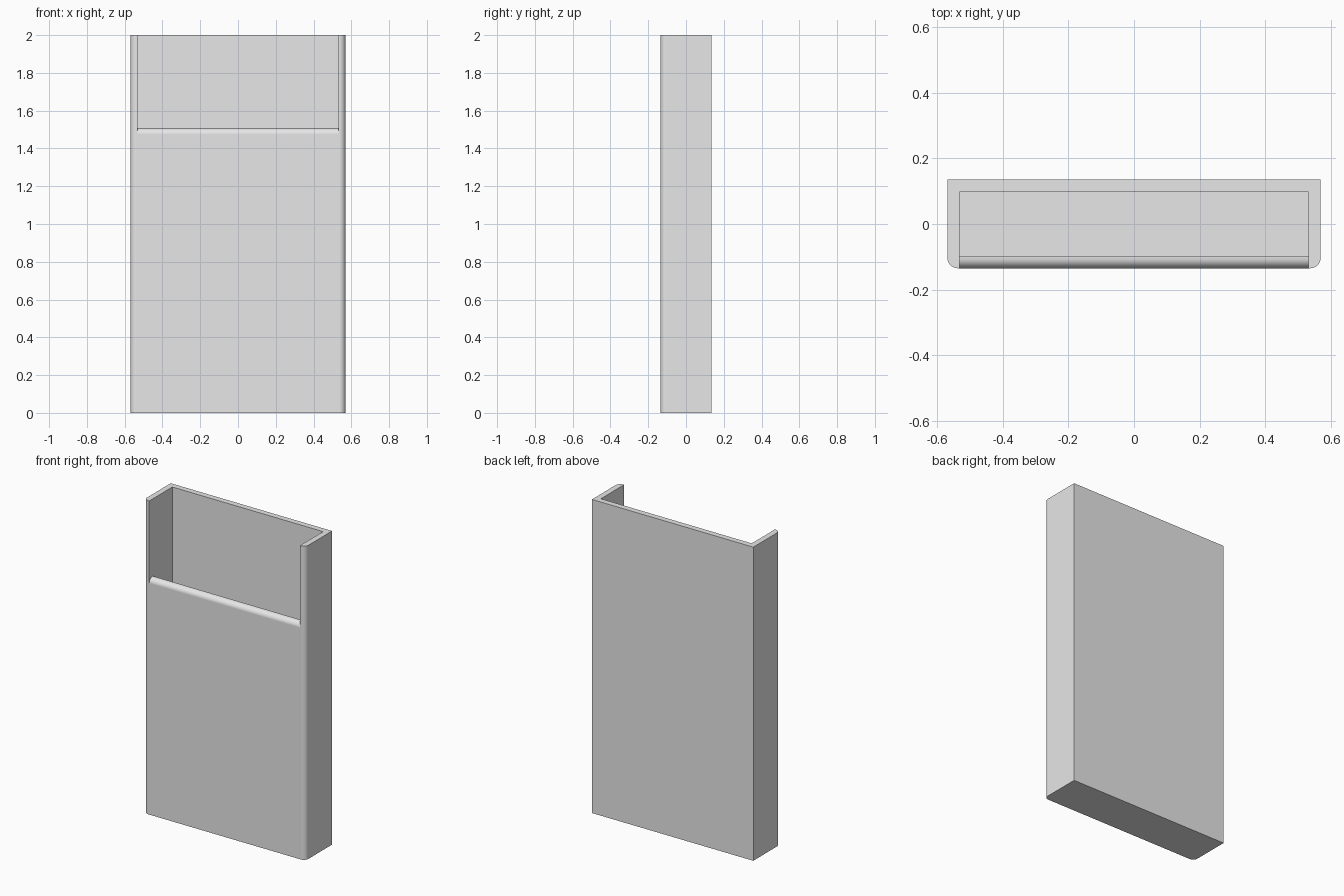
import bpy, bmesh, math
from mathutils import Vector

if "Cube" in bpy.data.objects:
    bpy.data.objects.remove(bpy.data.objects["Cube"])

HX, HY, H = 0.569, 0.135, 2.0    # half width, half depth, height
WALL, R = 0.037, 0.032           # wall thickness, rounding radius
LIP = 1.507                      # top of the low front wall
STEPS = 8


def arc(cx, cy, a0, a1):
    """Points of a rounded corner, angles in degrees."""
    return [(cx + R * math.cos(math.radians(a0 + (a1 - a0) * i / STEPS)),
             cy + R * math.sin(math.radians(a0 + (a1 - a0) * i / STEPS)))
            for i in range(STEPS + 1)]


def prism(name, points, direction):
    """Extrude a closed outline of 3D points along a direction."""
    bm = bmesh.new()
    face = bm.faces.new([bm.verts.new(p) for p in points])
    ext = bmesh.ops.extrude_face_region(bm, geom=[face], use_keep_orig=True)
    moved = [v for v in ext["geom"] if isinstance(v, bmesh.types.BMVert)]
    bmesh.ops.translate(bm, verts=moved, vec=Vector(direction))
    bmesh.ops.recalc_face_normals(bm, faces=bm.faces)
    mesh = bpy.data.meshes.new(name)
    bm.to_mesh(mesh)
    bm.free()
    obj = bpy.data.objects.new(name, mesh)
    bpy.context.collection.objects.link(obj)
    return obj


# Outer body: rectangle with two rounded front corners
outline = [(HX, HY), (-HX, HY)]
outline += arc(-HX + R, -HY + R, 180, 270)
outline += arc(HX - R, -HY + R, 270, 360)
holder = prism("sleeve_holder", [(x, y, 0) for x, y in outline], (0, 0, H))

# Cutter: deep pocket plus front opening, leaving a rounded lip
inner = HX - WALL
section = [(HY - WALL, H + 0.1), (HY - WALL, WALL), (-HY + WALL, WALL), (-HY + WALL, LIP)]
section += arc(-HY + R, LIP - R, 90, 180)
section += [(-HY - 0.1, LIP - R), (-HY - 0.1, H + 0.1)]
cutter = prism("pocket_cutter", [(-inner, y, z) for y, z in section], (2 * inner, 0, 0))
cutter.hide_render = True

# Cut the pocket and keep the result as plain mesh
cut = holder.modifiers.new("pocket", "BOOLEAN")
cut.operation = "DIFFERENCE"
cut.solver = "EXACT"
cut.object = cutter
bpy.context.view_layer.objects.active = holder
holder.select_set(True)
cutter.select_set(False)
bpy.ops.object.modifier_apply(modifier=cut.name)
bpy.data.objects.remove(cutter)

# Smooth rounded edges, flat panels
bpy.ops.object.shade_smooth_by_angle(angle=math.radians(30))
weighted = holder.modifiers.new("flat_panels", "WEIGHTED_NORMAL")
weighted.keep_sharp = True

grey = bpy.data.materials.new("light_grey")
grey.diffuse_color = (0.8, 0.8, 0.8, 1)
grey.use_nodes = True
grey.node_tree.nodes["Principled BSDF"].inputs["Base Color"].default_value = grey.diffuse_color
holder.data.materials.clear()
holder.data.materials.append(grey)
